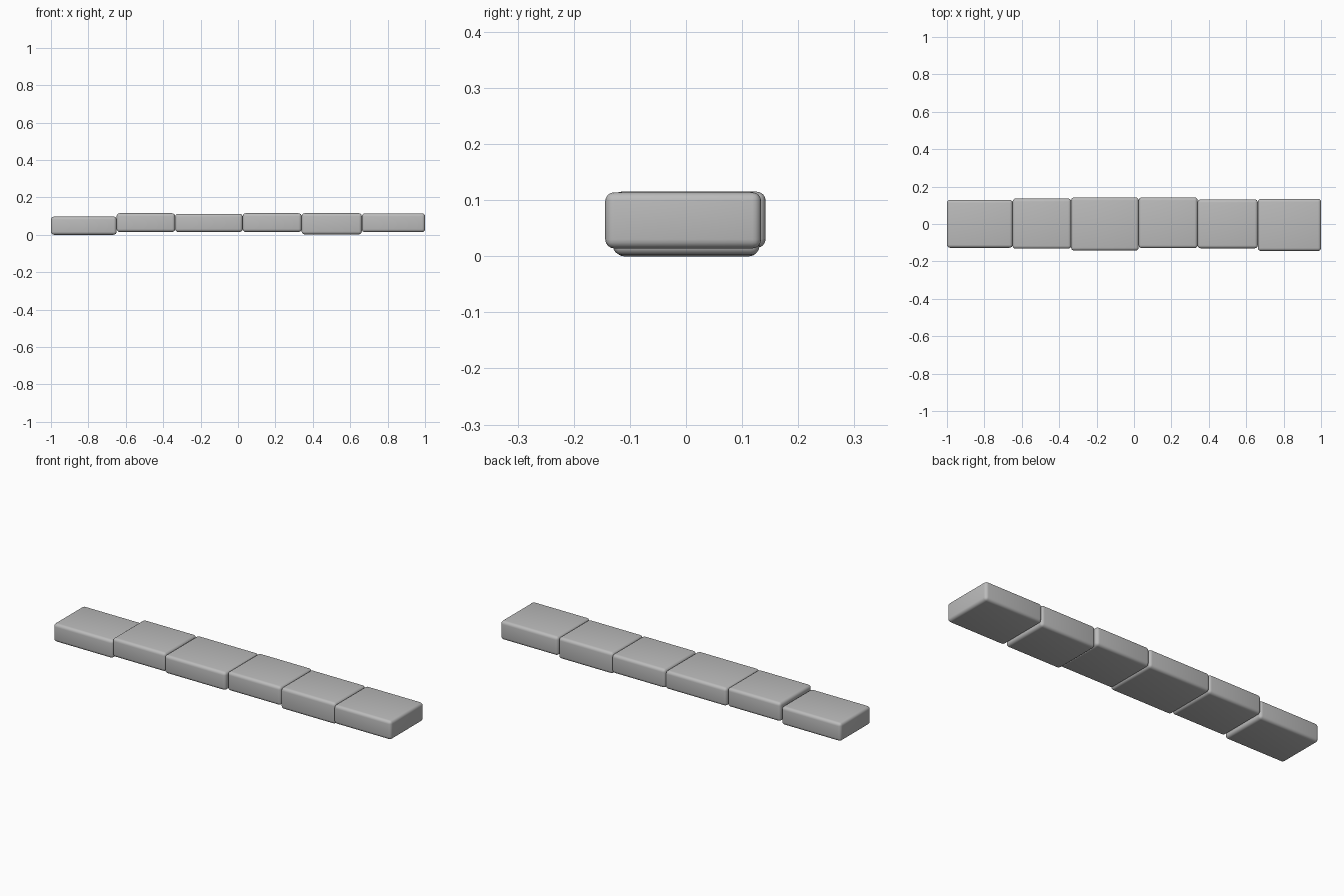
import bpy
import bmesh
import math
from mathutils import Vector

cube = bpy.data.objects.get("Cube")
if cube:
    bpy.data.objects.remove(cube, do_unlink=True)

# Plain stone grey
stone = bpy.data.materials.new("stone_grey")
stone.use_nodes = True
GREY = (0.5, 0.5, 0.5, 1)
stone.diffuse_color = GREY
stone.node_tree.nodes["Principled BSDF"].inputs["Base Color"].default_value = GREY


def rounded_block(name, low, high, radius=0.016):
    low, high = Vector(low), Vector(high)
    bm = bmesh.new()
    bmesh.ops.create_cube(bm, size=1)
    for v in bm.verts:
        v.co = (low + high) / 2 + v.co * (high - low)
    mesh = bpy.data.meshes.new(name)
    bm.to_mesh(mesh)
    bm.free()
    mesh.materials.append(stone)
    block = bpy.data.objects.new(name, mesh)
    bpy.context.collection.objects.link(block)
    bevel = block.modifiers.new("rounded_edges", "BEVEL")
    bevel.width = radius
    bevel.segments = 4
    bpy.ops.object.select_all(action="DESELECT")
    block.select_set(True)
    bpy.context.view_layer.objects.active = block
    bpy.ops.object.modifier_apply(modifier=bevel.name)
    bpy.ops.object.shade_smooth_by_angle(angle=math.radians(40))


# Row of slightly uneven blocks: front, back, bottom, top
joints = [-1, -0.649, -0.336, 0.025, 0.34, 0.662, 1]
blocks = [
    (-0.127, 0.129, 0.0, 0.097),
    (-0.132, 0.136, 0.015, 0.115),
    (-0.142, 0.142, 0.015, 0.112),
    (-0.129, 0.142, 0.015, 0.115),
    (-0.130, 0.131, 0.002, 0.115),
    (-0.144, 0.134, 0.014, 0.114),
]
for i, (front, back, bottom, top) in enumerate(blocks):
    rounded_block(f"stone_block_{i + 1}", (joints[i], front, bottom),
                  (joints[i + 1], back, top))
